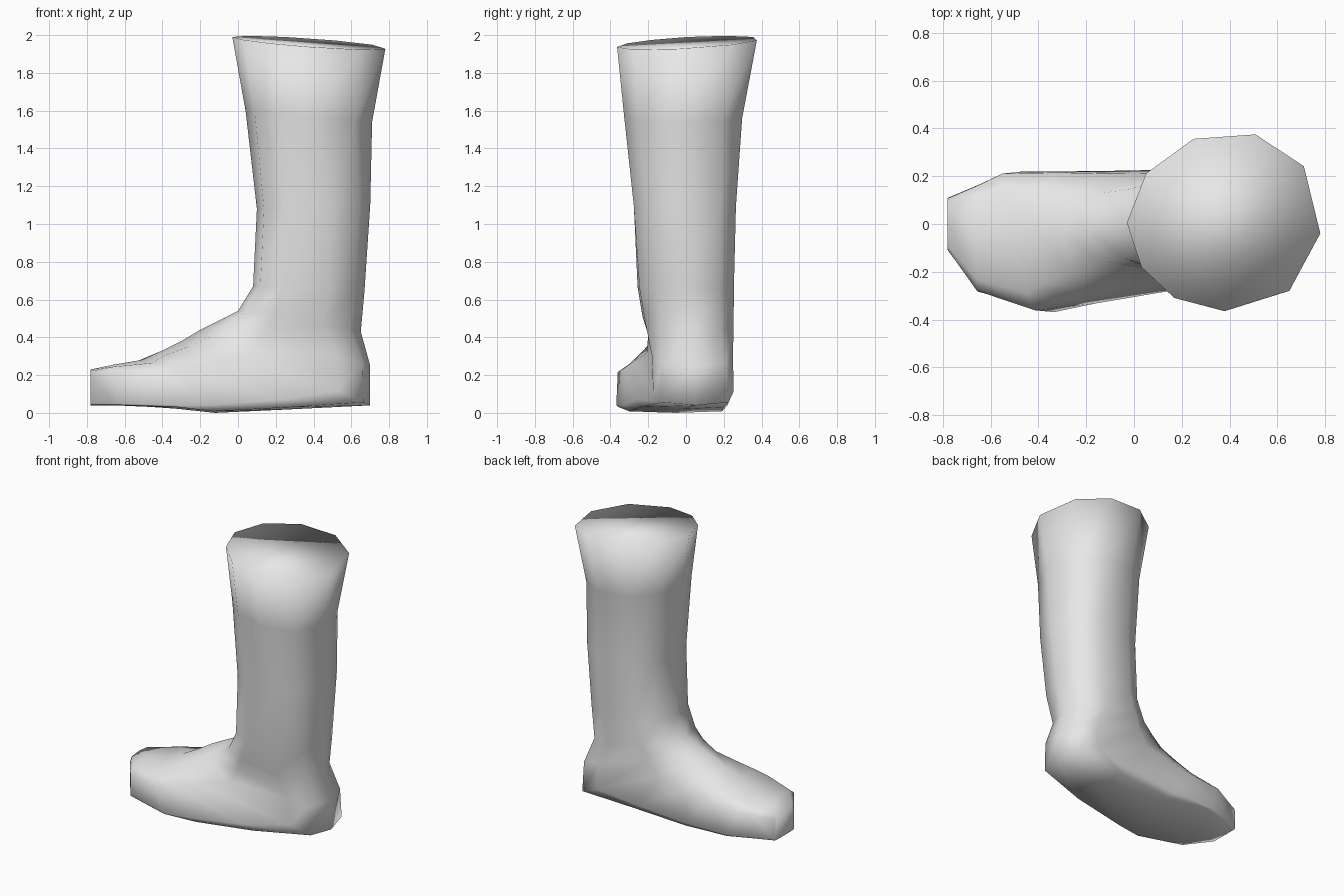
import bpy
import bmesh
import math

cube = bpy.data.objects.get("Cube")
if cube:
    bpy.data.objects.remove(cube, do_unlink=True)

# One matte grey
grey = bpy.data.materials.new("light_grey")
grey.use_nodes = True
grey.diffuse_color = (0.8, 0.8, 0.8, 1)
grey.node_tree.nodes["Principled BSDF"].inputs["Base Color"].default_value = (0.8, 0.8, 0.8, 1)

# Uneven ten-sided outline of the cuff, and the regular one used in the foot
CUFF = [(-1, 0), (-.8, .56), (-.31, .95), (.33, 1), (.83, .64),
        (1, -.12), (.68, -.77), (.01, -1), (-.51, -.85), (-.85, -.5)]
SIDES = len(CUFF)
ROUND = [(-math.cos(math.tau * k / SIDES), math.sin(math.tau * k / SIDES))
         for k in range(SIDES)]

# Rings: shin/instep point (x, z), calf/sole point (x, z), y range,
# share of the cuff outline, squareness (1 = round) of shin and calf halves,
# sideways shift of the calf/sole end, skew of x across the width
RINGS = [
    ((-.03, 1.99), (.78, 1.93), (-.365, .375), 1, (1, 1), 0, 0),       # cuff rim
    ((.04, 1.60), (.71, 1.54), (-.33, .30), .8, (.9, .92), 0, 0),      # below the flare
    ((.10, 1.08), (.70, 1.10), (-.29, .265), .3, (.68, .8), .01, 0),   # calf
    ((.08, .67), (.67, .65), (-.27, .25), 0, (.66, .82), .02, 0),      # ankle
    ((0, .54), (.65, .43), (-.25, .235), 0, (.72, .85), .04, 0),
    ((-.10, .49), (.70, .25), (-.225, .215), 0, (.8, .5), .05, 0),     # heel back
    ((-.20, .44), (.70, .04), (-.235, .2), 0, (.8, .4), .07, 0),       # heel corner
    ((-.30, .38), (.30, .02), (-.29, .215), 0, (.75, .28), .02, 0),    # arch
    ((-.40, .33), (-.12, 0), (-.335, .225), 0, (.7, .25), 0, 0),       # ball
    ((-.51, .28), (-.40, .03), (-.37, .22), 0, (.6, .07), 0, -.07),
    ((-.66, .255), (-.65, .04), (-.285, .165), 0, (.5, .08), 0, 0),    # toe
    ((-.78, .23), (-.78, .04), (-.11, .11), 0, (.45, .1), 0, 0),
]


def squared(value, power):
    if abs(value) < 1e-6:
        return 0.0
    return math.copysign(abs(value) ** power, value)


def make_ring(bm, front, back, y_range, mix, powers, shift, skew):
    ring = []
    for (cu, cv), (ru, rv) in zip(CUFF, ROUND):
        u = cu * mix + ru * (1 - mix)
        v = cv * mix + rv * (1 - mix)
        power = powers[0] if u < 0 else powers[1]
        u, v = squared(u, power), squared(v, power)
        t = (u + 1) / 2
        x = front[0] + (back[0] - front[0]) * t + skew * v
        z = front[1] + (back[1] - front[1]) * t
        y = sum(y_range) / 2 + v * (y_range[1] - y_range[0]) / 2 + shift * t
        if mix == 1:
            z += .022 * v      # rim tilts up toward the back
        ring.append(bm.verts.new((x, y, z)))
    return ring


# Loft the boot from cuff to toe and close both ends
bm = bmesh.new()
rings = [make_ring(bm, *row) for row in RINGS]
for a, b in zip(rings, rings[1:]):
    for k in range(SIDES):
        n = (k + 1) % SIDES
        bm.faces.new((a[k], a[n], b[n], b[k]))
bm.faces.new(rings[0])
bm.faces.new(rings[-1])
bmesh.ops.recalc_face_normals(bm, faces=bm.faces)
for face in bm.faces:
    face.smooth = True

mesh = bpy.data.meshes.new("boot")
bm.to_mesh(mesh)
bm.free()
mesh.materials.append(grey)
boot = bpy.data.objects.new("boot", mesh)
bpy.context.collection.objects.link(boot)
